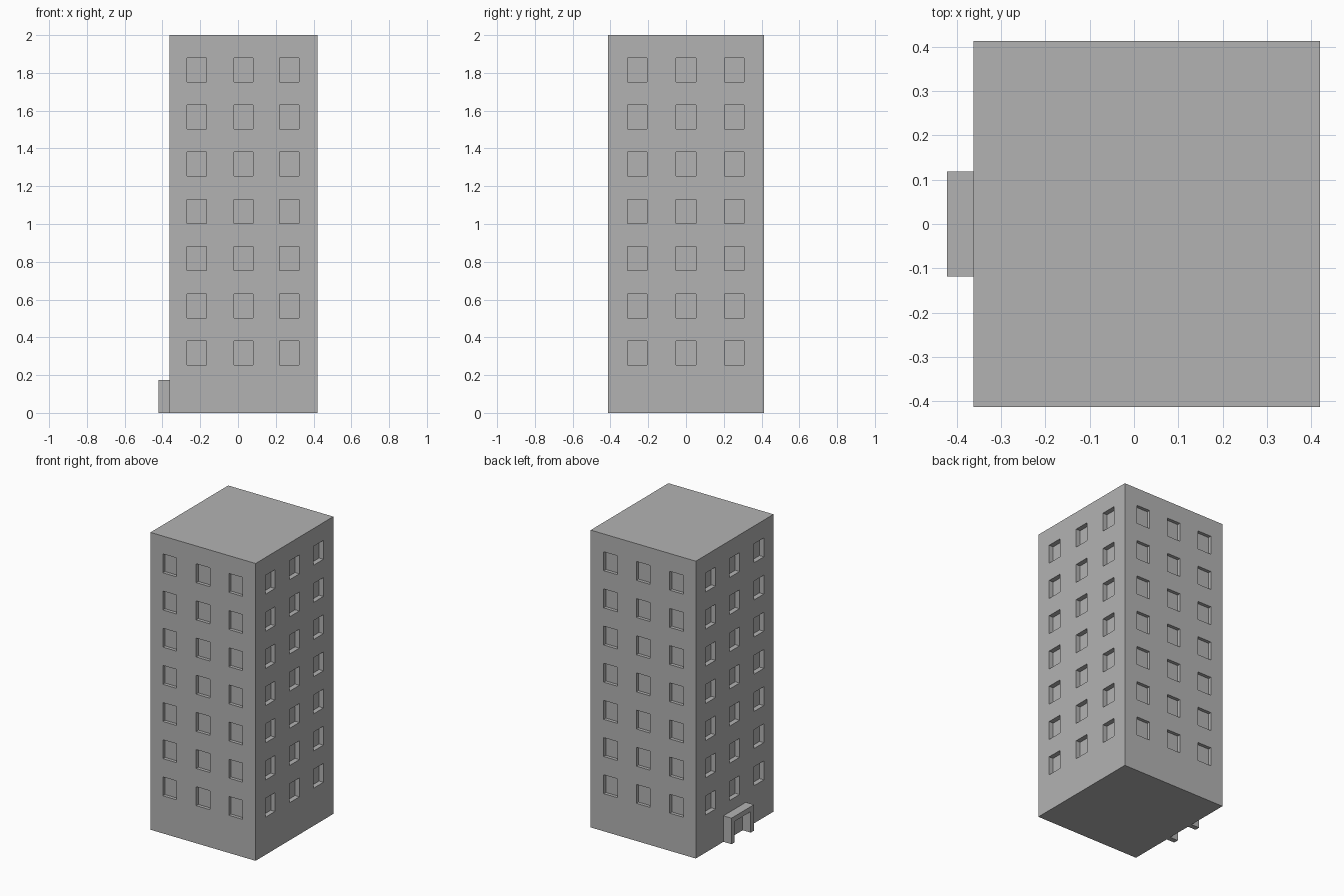
import bpy
import bmesh
from mathutils import Vector

cube = bpy.data.objects.get("Cube")
if cube:
    bpy.data.objects.remove(cube, do_unlink=True)

# Single concrete colour
concrete = bpy.data.materials.new("concrete_grey")
concrete.use_nodes = True
grey = (0.45, 0.45, 0.45, 1)
concrete.diffuse_color = grey
concrete.node_tree.nodes["Principled BSDF"].inputs["Base Color"].default_value = grey


def box(bm, low, high):
    verts = bmesh.ops.create_cube(bm, size=1)["verts"]
    low, high = Vector(low), Vector(high)
    for v in verts:
        v.co = (low + high) / 2 + v.co * (high - low)


def finish(bm, name):
    mesh = bpy.data.meshes.new(name)
    bm.to_mesh(mesh)
    bm.free()
    mesh.materials.append(concrete)
    obj = bpy.data.objects.new(name, mesh)
    bpy.context.collection.objects.link(obj)
    return obj


# Window spans along each axis
WEST = -0.362
SPANS = (
    [(-0.27, -0.168), (-0.022, 0.08), (0.221, 0.323)],
    [(-0.31, -0.206), (-0.052, 0.052), (0.204, 0.308)],
    [(0.253 + 0.25 * i, 0.38 + 0.25 * i) for i in range(7)],
)


def in_span(value, axis):
    return any(a < value < b for a, b in SPANS[axis])


# Tower block: slice along window edges, then push the panes inward
bm = bmesh.new()
box(bm, (WEST, -0.413, 0), (0.42, 0.413, 2))
for axis, spans in enumerate(SPANS):
    normal = Vector((axis == 0, axis == 1, axis == 2))
    for edge in (e for span in spans for e in span):
        bmesh.ops.bisect_plane(bm, geom=bm.verts[:] + bm.edges[:] + bm.faces[:],
                               plane_co=normal * edge, plane_no=normal)
bm.normal_update()
panes = []
for f in bm.faces:
    c = f.calc_center_median()
    along = 1 if abs(f.normal.x) > 0.5 else 0
    if abs(f.normal.z) < 0.5 and in_span(c.z, 2) and in_span(c[along], along):
        panes.append(f)
for f in bmesh.ops.extrude_discrete_faces(bm, faces=panes)["faces"]:
    f.normal_update()
    depth = 0.032 if abs(f.normal.x) > 0.5 else 0.022
    bmesh.ops.translate(bm, verts=f.verts[:], vec=f.normal * -depth)
finish(bm, "tower_block")

# Entrance porch: two posts and a lintel from one extruded arch profile
bm = bmesh.new()
W, H, T = 0.119, 0.175, 0.034
profile = [(-W, 0), (-W, H), (W, H), (W, 0),
           (W - T, 0), (W - T, H - T), (T - W, H - T), (T - W, 0)]
face = bm.faces.new([bm.verts.new((-0.422, y, z)) for y, z in profile])
sweep = bmesh.ops.extrude_face_region(bm, geom=[face])["geom"]
bmesh.ops.translate(bm, vec=(0.06, 0, 0),
                    verts=[v for v in sweep if isinstance(v, bmesh.types.BMVert)])
bmesh.ops.recalc_face_normals(bm, faces=bm.faces[:])
finish(bm, "entrance_porch")
